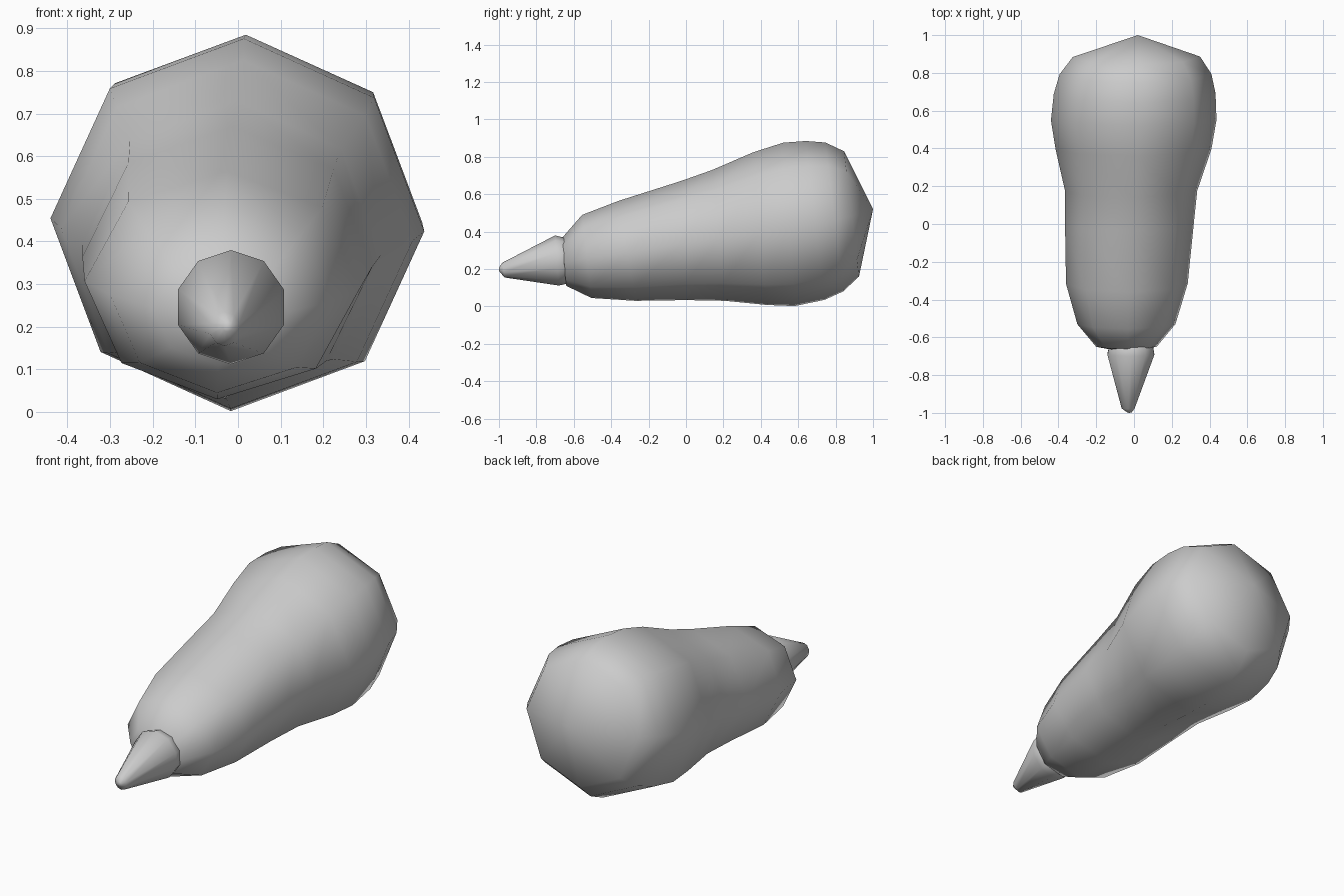
import bpy
from math import cos, sin, pi, radians

if "Cube" in bpy.data.objects:
    bpy.data.objects.remove(bpy.data.objects["Cube"], do_unlink=True)

grey = bpy.data.materials.new("plain_grey")
grey.use_nodes = True
colour = (0.6, 0.6, 0.6, 1)
grey.diffuse_color = colour
grey.node_tree.nodes["Principled BSDF"].inputs["Base Color"].default_value = colour


def loft(name, sides, turn, rings, start, end):
    """Skin leaning elliptical rings (left, right, y_top, z_top, y_low, z_low) between two poles."""
    verts, faces = [start], []
    for left, right, y_top, z_top, y_low, z_low in rings:
        for i in range(sides):
            a = radians(turn) + 2 * pi * i / sides
            x = (left + right) / 2 + cos(a) * (right - left) / 2
            y = (y_top + y_low) / 2 + sin(a) * (y_top - y_low) / 2
            z = (z_top + z_low) / 2 + sin(a) * (z_top - z_low) / 2
            verts.append((x, y, z))
    verts.append(end)
    last = len(verts) - 1
    tail = last - sides
    for i in range(sides):
        j = (i + 1) % sides
        faces.append((0, 1 + i, 1 + j))
        faces.append((last, tail + j, tail + i))
        for r in range(len(rings) - 1):
            b = 1 + r * sides
            faces.append((b + i, b + sides + i, b + sides + j, b + j))
    mesh = bpy.data.meshes.new(name)
    mesh.from_pydata(verts, [], faces)
    mesh.polygons.foreach_set("use_smooth", [True] * len(faces))
    mesh.materials.append(grey)
    obj = bpy.data.objects.new(name, mesh)
    bpy.context.collection.objects.link(obj)
    return obj


# Eight-sided body, from the narrow front to the bulging back
loft("body", 8, -2, [
    (-.20, .12, -.66, .37, -.64, .11),
    (-.30, .22, -.555, .49, -.505, .045),
    (-.36, .285, -.36, .565, -.27, .03),
    (-.365, .315, -.03, .67, .0, .034),
    (-.365, .335, .14, .73, .21, .03),
    (-.415, .41, .36, .825, .43, .008),
    (-.44, .437, .52, .876, .58, .002),
    (-.425, .432, .64, .885, .74, .035),
    (-.395, .41, .745, .877, .84, .08),
    (-.325, .35, .845, .83, .925, .16),
], (-.04, -.68, .24), (.02, 1, .52))

# Ten-sided cone with a small rounded tip
loft("front_cone", 10, -18, [
    (-.036, -.012, -.998, .212, -.998, .188),
    (-.067, .005, -.98, .235, -.97, .155),
    (-.147, .114, -.70, .38, -.68, .112),
    (-.13, .10, -.62, .36, -.60, .13),
], (-.026, -1, .2), (-.02, -.58, .245))
